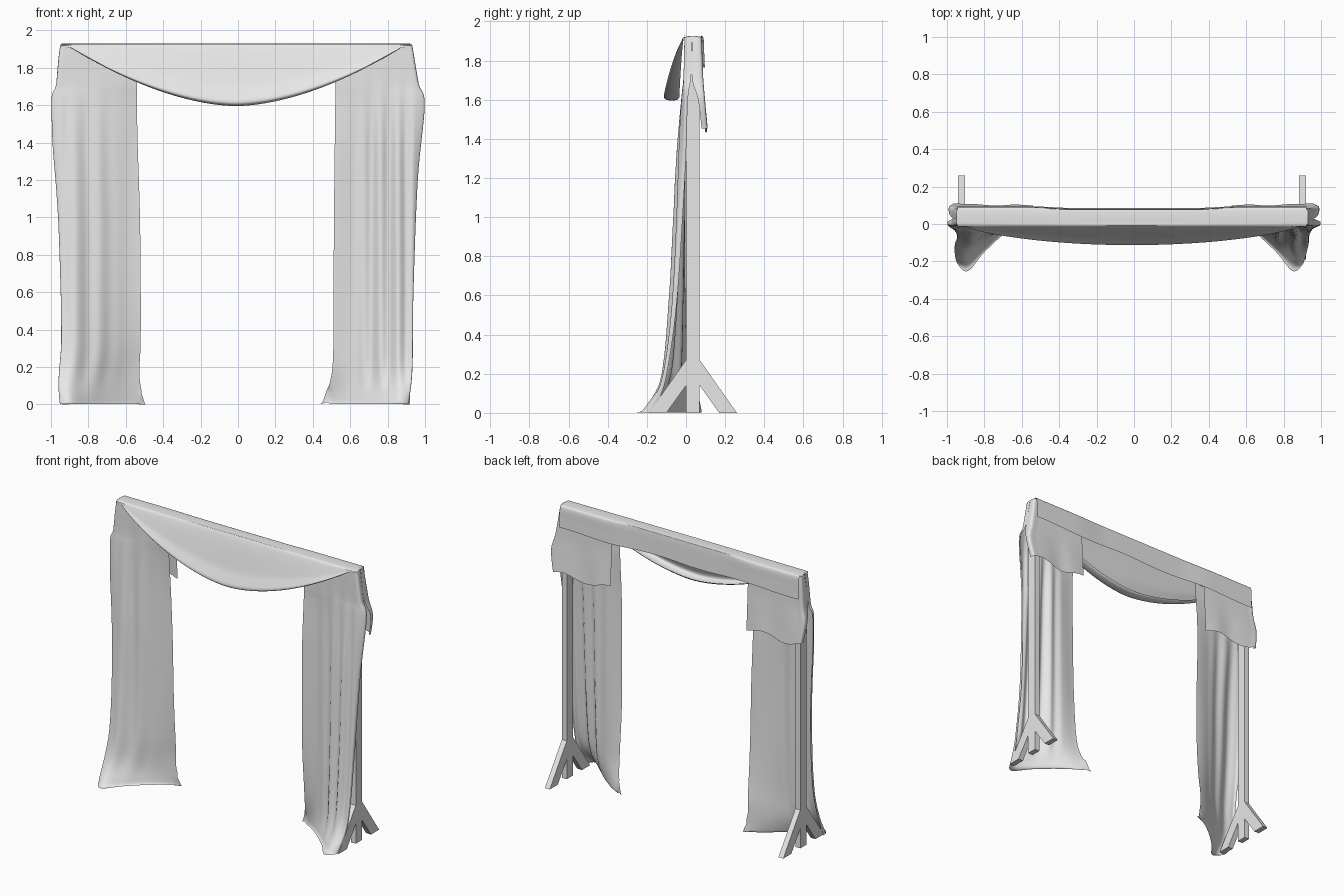
import bpy, bmesh, math
from mathutils import Vector

if "Cube" in bpy.data.objects:
    bpy.data.objects.remove(bpy.data.objects["Cube"])

MAT = bpy.data.materials.new("pale_grey")
MAT.diffuse_color = (0.8, 0.8, 0.8, 1)
MAT.use_nodes = True
MAT.node_tree.nodes["Principled BSDF"].inputs["Base Color"].default_value = MAT.diffuse_color
CX = -0.011  # middle of the wooden frame


def finish(bm, name, smooth):
    bmesh.ops.recalc_face_normals(bm, faces=bm.faces)
    me = bpy.data.meshes.new(name)
    bm.to_mesh(me)
    bm.free()
    me.materials.append(MAT)
    for p in me.polygons:
        p.use_smooth = smooth
    ob = bpy.data.objects.new(name, me)
    bpy.context.collection.objects.link(ob)
    return ob


def prism(name, outline, x0, x1):
    """Solid with a (y, z) outline running from x0 to x1."""
    bm = bmesh.new()
    a, b = [[bm.verts.new((x, y, z)) for y, z in outline] for x in (x0, x1)]
    bm.faces.new(a)
    bm.faces.new(b[::-1])
    for i in range(len(a)):
        bm.faces.new((a[i - 1], a[i], b[i], b[i - 1]))
    return finish(bm, name, False)


def sheet(name, rows):
    bm = bmesh.new()
    g = [[bm.verts.new(p) for p in r] for r in rows]
    for a, b in zip(g, g[1:]):
        for i in range(len(a) - 1):
            bm.faces.new((a[i], a[i + 1], b[i + 1], b[i]))
    return finish(bm, name, True)


def spline(pts, n):
    """Catmull-Rom through points, n steps per span."""
    out = []
    q = [pts[0]] + pts + [pts[-1]]
    for i in range(len(pts) - 1):
        a, b, c, d = q[i:i + 4]
        for k in range(n):
            t = k / n
            out.append(0.5 * (2 * b + (c - a) * t + (2 * a - 5 * b + 4 * c - d) * t * t
                              + (3 * b - a - 3 * c + d) * t ** 3))
    return out + [pts[-1]]


def smooth(a, b, v):
    t = max(0, min(1, (v - a) / (b - a)))
    return t * t * (3 - 2 * t)


# Wooden frame: bar, posts and splayed feet
prism("top_bar", [(0, 1.845), (0.07, 1.845), (0.07, 1.915), (0, 1.915)], CX - 0.93, CX + 0.93)
brace = [(0.07, 0.27), (0.26, 0), (0.17, 0), (0.07, 0.14)]
for side, label in ((-1, "left"), (1, "right")):
    x0, x1 = sorted((CX + side * 0.93, CX + side * 0.892))
    prism(label + "_post", [(0, 0), (0.07, 0), (0.07, 1.845), (0, 1.845)], x0, x1)
    prism(label + "_back_foot", brace, x0, x1)
    prism(label + "_front_foot", [(0.07 - y, z) for y, z in brace], x0, x1)

# Curtain cross-sections, from the back hem over the bar to the floor:
# height, inner x, outer x, then y of seven points from inner edge to wrapped outer edge
SECTIONS = [
    (1.450, .52, .965, (.098, .104, .098, .106, .108, .108, .080)),
    (1.600, .52, .990, (.090, .094, .090, .095, .096, .094, .062)),
    (1.715, .52, .965, (.084, .086, .085, .086, .086, .083, .030)),
    (1.895, .52, .935, (.079, .079, .079, .079, .079, .076, .034)),
    (1.922, .52, .930, (.072, .072, .072, .072, .072, .068, .034)),
    (1.922, .52, .930, (-.002, -.002, -.002, -.002, -.002, .002, .032)),
    (1.895, .52, .935, (-.008, -.008, -.008, -.008, -.008, -.004, .032)),
    (1.715, .52, .965, (-.006, -.008, -.010, -.010, -.012, -.008, .026)),
    (1.600, .52, .997, (-.002, -.005, -.012, -.018, -.022, -.008, .010)),
    (1.200, .515, .960, (.000, -.003, -.018, -.036, -.046, -.026, -.005)),
    (0.600, .51, .937, (.008, .004, -.022, -.055, -.078, -.064, -.040)),
    (0.200, .505, .932, (.040, .015, -.030, -.085, -.118, -.116, -.095)),
    (0.030, .46, .915, (.075, .030, -.040, -.130, -.205, -.190, -.155)),
    (0.002, .44, .910, (.080, .030, -.050, -.150, -.252, -.210, -.170)),
]
SPREAD = (0, .22, .45, .68, .87, .99, 1)

for side, label in ((-1, "left"), (1, "right")):
    columns = []
    for z, xi, xo, ys in SECTIONS:
        pts = [Vector((xi + (xo - xi) * s, y, z)) for s, y in zip(SPREAD, ys)]
        columns.append(spline(pts, 7))
    rows = list(zip(*[spline(list(c), 8) for c in zip(*columns)]))
    out = []
    for r in rows:
        row = []
        for p in r:
            x, y, z = p
            u = (x - 0.5) / 0.45
            # hanging folds, fading near the bar, the edges and the floor
            front = y < 0.06 and z < 1.9
            fade = smooth(1.85, 1.3, z) * smooth(0, .25, z) if front else 0
            fold = smooth(.2, .55, u) * smooth(1.05, .85, u)
            amp = .014 if side > 0 else .008
            y += amp * fade * fold * math.sin(u * (30 if side > 0 else 22))
            # inner edges swing slightly forward on the right, back on the left
            y -= side * .022 * fade * smooth(.4, 0, u)
            if not front and z < 1.6:
                z += .018 * math.sin(u * 8 + side) * smooth(1.6, 1.45, z)
            bulge = math.exp(-((z - 1.6) / .2) ** 2) * smooth(.85, .97, x)
            # the left curtain hangs slightly further out at the bar and floor
            shift = .010 + .010 * smooth(.9, 1.5, z) + .030 * smooth(.35, .0, z)
            xs = x if side > 0 else -x - shift * (1 - bulge)
            row.append((max(-1, min(1, xs)), y, max(z, .001)))
        out.append(row)
    sheet(label + "_curtain", out)

# Swag: strip over the bar with a sagging front, rolled lower edge and short back hem
FRONT = [(0, 0), (.22, .18), (.46, .44), (.66, .66), (.88, .82), (1, .91),
         (.98, .965), (.80, .995), (.55, 1), (.32, .985), (.22, .95)]   # (forward, drop)
N = 72
rows = []
for i in range(N + 1):
    x = CX + 0.932 * (2 * i / N - 1)
    t = min(1, abs(x - CX) / .89)
    drop = .01 + .316 * (1 - t ** 1.75)
    fwd = .100 * (1 - t ** 2) ** .75
    back = .082 + .011 * smooth(.3, .6, abs(x))
    pts = [Vector((x, back + .003, 1.77 + .006 * math.sin(9 * x))), Vector((x, back, 1.84)),
           Vector((x, back - .004, 1.915)), Vector((x, .068, 1.928)), Vector((x, .004, 1.928))]
    pts += [Vector((x, -.012 - f * fwd, 1.922 - d * drop)) for f, d in FRONT]
    rows.append(spline(pts, 4))
sheet("swag", rows)
